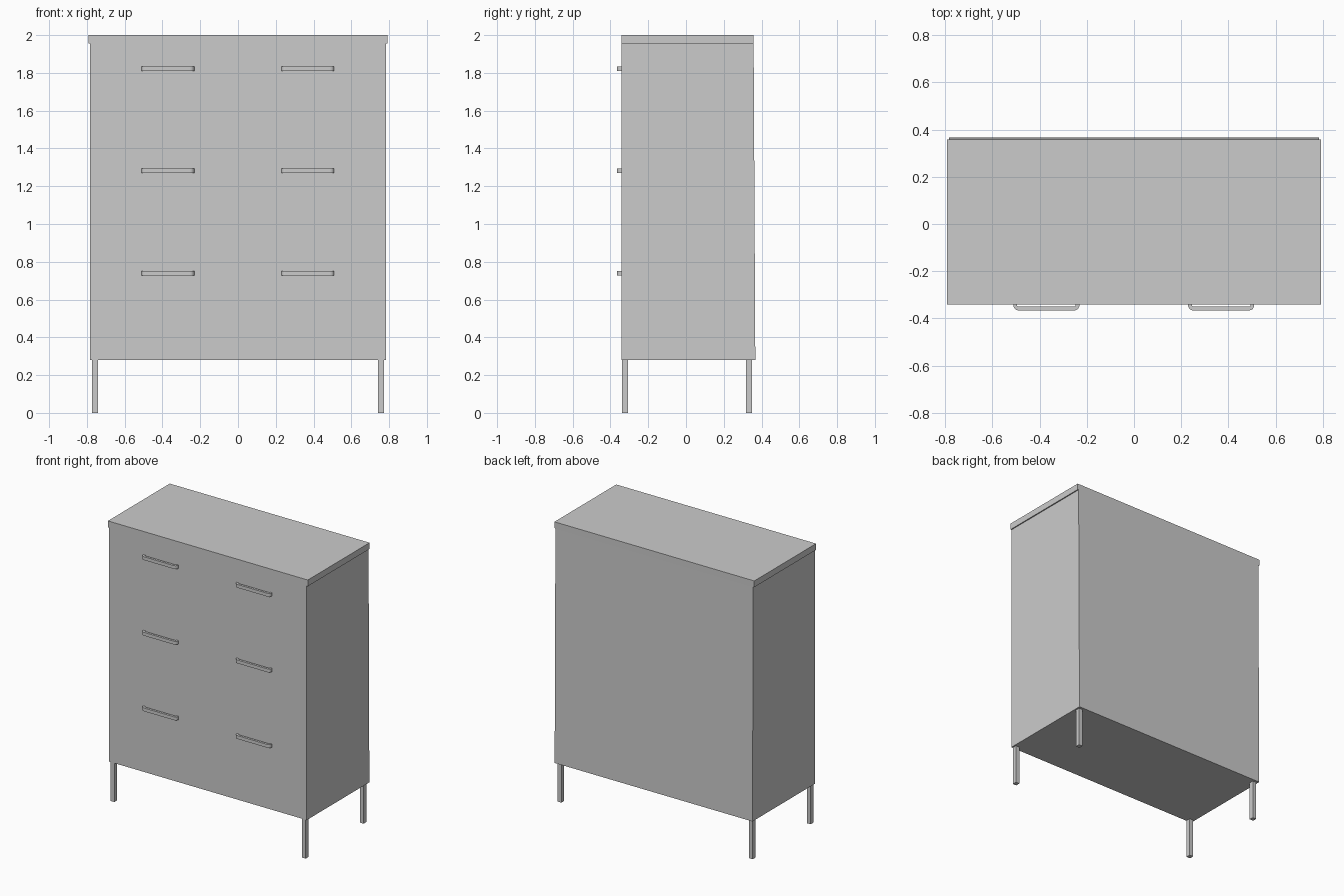
import bpy, bmesh, math

if "Cube" in bpy.data.objects:
    bpy.data.objects.remove(bpy.data.objects["Cube"])

def extrude_profile(name, points, axis, lo, hi):
    """Extrude a closed 2D profile along x (points are y,z) or z (points are x,y)."""
    bm = bmesh.new()
    place = (lambda p: (lo, p[0], p[1])) if axis == 'X' else (lambda p: (p[0], p[1], lo))
    face = bm.faces.new([bm.verts.new(place(p)) for p in points])
    out = bmesh.ops.extrude_face_region(bm, geom=[face])
    verts = [v for v in out['geom'] if isinstance(v, bmesh.types.BMVert)]
    step = (hi - lo, 0, 0) if axis == 'X' else (0, 0, hi - lo)
    bmesh.ops.translate(bm, verts=verts, vec=step)
    bmesh.ops.recalc_face_normals(bm, faces=bm.faces)
    mesh = bpy.data.meshes.new(name)
    bm.to_mesh(mesh)
    bm.free()
    obj = bpy.data.objects.new(name, mesh)
    bpy.context.collection.objects.link(obj)
    return obj

def rect(x0, x1, y0, y1):
    return [(x0, y0), (x1, y0), (x1, y1), (x0, y1)]

FRONT, BACK_TOP, BACK_BOTTOM = -0.341, 0.358, 0.367

# Cabinet body, its back leaning out slightly towards the bottom
extrude_profile("cabinet_body",
                [(FRONT, 0.28), (BACK_BOTTOM, 0.28), (BACK_TOP, 1.955), (FRONT, 1.955)],
                'X', -0.783, 0.783)

# Top board, overhanging only at the sides
extrude_profile("top_board", rect(-0.791, 0.791, FRONT, BACK_TOP), 'Z', 1.955, 2.0)

# Four square legs
for side, sx in (("left", -1), ("right", 1)):
    for end, y in (("front", -0.322), ("back", 0.333)):
        x = sx * 0.757
        extrude_profile(f"{end}_{side}_leg",
                        rect(x - 0.015, x + 0.015, y - 0.016, y + 0.016), 'Z', 0.0, 0.281)

# Bracket handles: a rounded U outline seen from above
def handle_outline(cx, half=0.14, thick=0.016, depth=-0.366, r_out=0.022, r_in=0.006, n=5):
    def edge(h, y, r):
        pts = [(cx - h, FRONT + 0.002)]
        for mid, start in ((cx - h + r, math.pi), (cx + h - r, 1.5 * math.pi)):
            for i in range(n + 1):
                a = start + i / n * math.pi / 2
                pts.append((mid + r * math.cos(a), y + r + r * math.sin(a)))
        return pts + [(cx + h, FRONT + 0.002)]
    return edge(half, depth, r_out) + edge(half - thick, depth + thick, r_in)[::-1]

for row, z in (("lower", 0.74), ("middle", 1.281), ("upper", 1.822)):
    for side, x in (("left", -0.371), ("right", 0.369)):
        extrude_profile(f"{row}_{side}_handle", handle_outline(x), 'Z', z - 0.012, z + 0.012)
